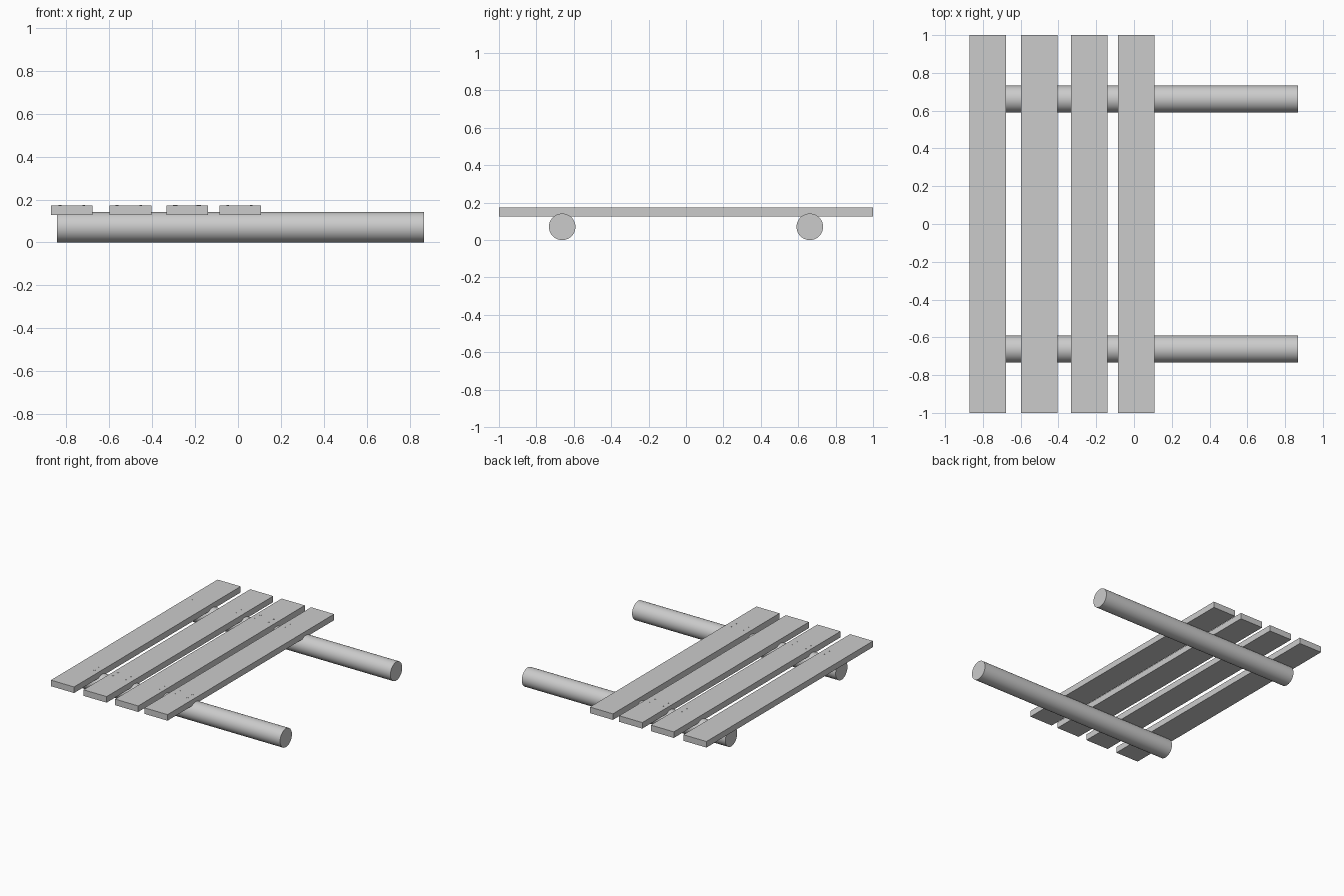
import bpy
import math

if "Cube" in bpy.data.objects:
    bpy.data.objects.remove(bpy.data.objects["Cube"])

LOG_R, LOG_Y = 0.071, 0.662
LOG_X0, LOG_X1 = -0.844, 0.867
PLANK_W, PLANK_Z0, PLANK_Z1 = 0.194, 0.127, 0.173

# plank centre x, nail group offset at the front log, at the back log
PLANKS = [(-0.775, 0.0, 0.0), (-0.501, -0.008, -0.008),
          (-0.236, 0.003, -0.006), (0.011, -0.004, -0.004)]


def cylinder(name, radius, depth, loc, sides, rot=(0, 0, 0)):
    bpy.ops.mesh.primitive_cylinder_add(vertices=sides, radius=radius, depth=depth,
                                        location=loc, rotation=rot)
    ob = bpy.context.object
    ob.name = name
    bpy.ops.object.shade_smooth_by_angle(angle=math.radians(35))
    return ob


def plank(name, x):
    bpy.ops.mesh.primitive_cube_add(size=1, location=(x, 0, (PLANK_Z0 + PLANK_Z1) / 2))
    ob = bpy.context.object
    ob.name = name
    ob.scale = (PLANK_W, 2.0, PLANK_Z1 - PLANK_Z0)
    bpy.ops.object.transform_apply(location=False, rotation=False, scale=True)


# Two round bearer logs lying along x
for side, label in ((-1, "front"), (1, "back")):
    cylinder(f"{label}_log", LOG_R, LOG_X1 - LOG_X0,
             ((LOG_X0 + LOG_X1) / 2, side * LOG_Y, LOG_R), 48, (0, math.pi / 2, 0))

# Four planks across the logs, with four nails at each crossing
for i, (x, front_off, back_off) in enumerate(PLANKS, 1):
    plank(f"plank_{i}", x)
    for side, off, label in ((-1, front_off, "front"), (1, back_off, "back")):
        for dx in (-0.055, 0.055):
            for dy in (-0.03, 0.03):
                cylinder(f"nail_{label}_{i}", 0.006, 0.012,
                         (x + off + dx, side * LOG_Y + dy + side * 0.003,
                          PLANK_Z1 - 0.005), 12)
